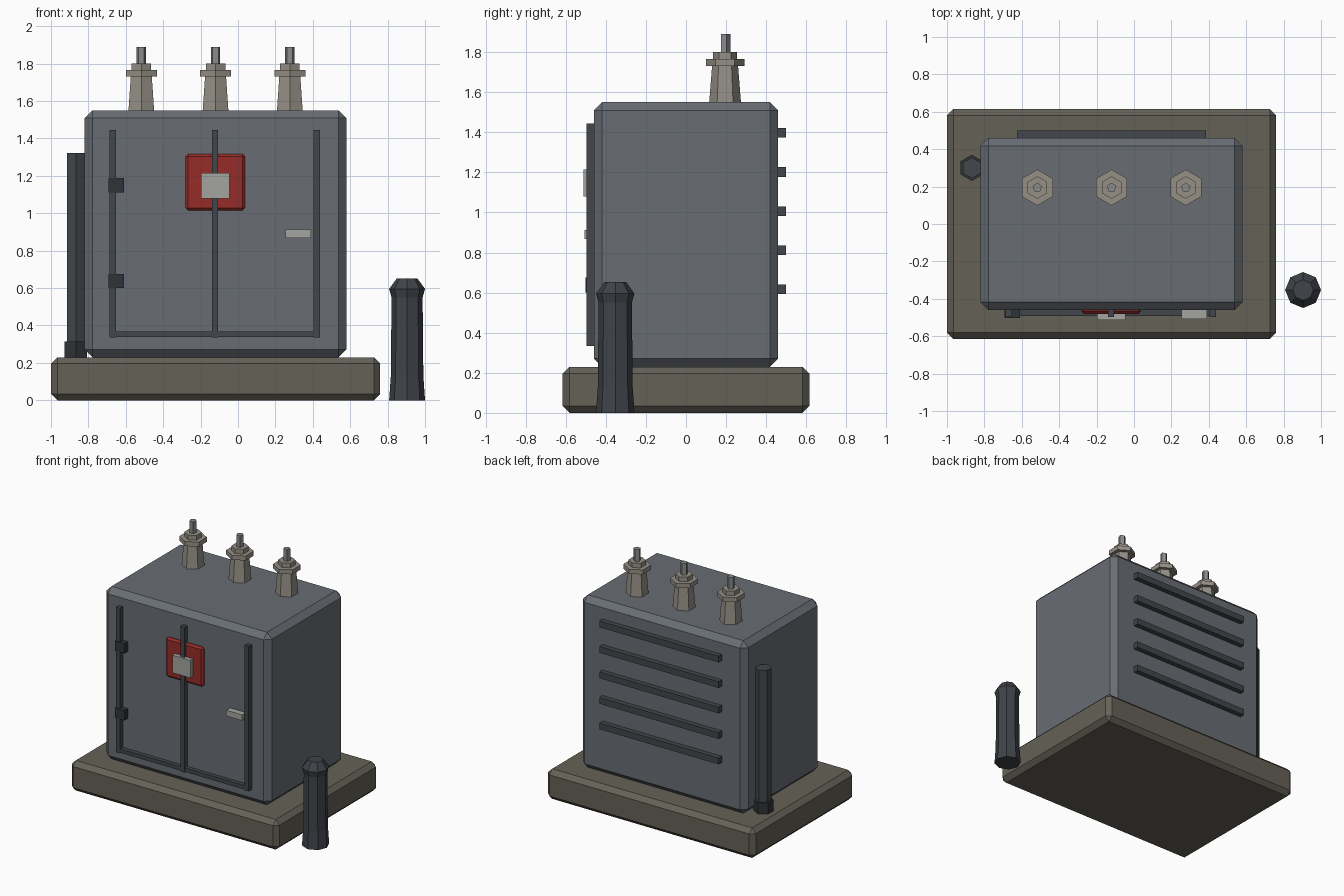
import bpy, bmesh, math

if "Cube" in bpy.data.objects:
    bpy.data.objects.remove(bpy.data.objects["Cube"])


def material(name, rgb):
    m = bpy.data.materials.new(name)
    m.diffuse_color = (*rgb, 1)
    m.use_nodes = True
    m.node_tree.nodes["Principled BSDF"].inputs["Base Color"].default_value = m.diffuse_color
    return m


CONCRETE = material("concrete", (0.13, 0.12, 0.095))
STEEL = material("painted_steel", (0.14, 0.155, 0.175))
TRIM = material("dark_trim", (0.055, 0.062, 0.07))
BLACK = material("black_iron", (0.03, 0.033, 0.038))
RED = material("warning_red", (0.3, 0.025, 0.02))
METAL = material("bare_metal", (0.37, 0.37, 0.35))
CERAMIC = material("ceramic", (0.3, 0.28, 0.24))
PIN = material("terminal_metal", (0.25, 0.26, 0.27))
BOLLARD = material("bollard_paint", (0.05, 0.056, 0.066))


def finish(name, bm, mat):
    bmesh.ops.recalc_face_normals(bm, faces=bm.faces)
    me = bpy.data.meshes.new(name)
    bm.to_mesh(me)
    bm.free()
    me.materials.append(mat)
    ob = bpy.data.objects.new(name, me)
    bpy.context.collection.objects.link(ob)
    return ob


def box(name, x, y, z, mat, chamfer=0):
    """Box from (min, max) ranges, optionally chamfered."""
    bm = bmesh.new()
    bmesh.ops.create_cube(bm, size=1)
    for v in bm.verts:
        v.co = [(r[0] + r[1]) / 2 + c * (r[1] - r[0]) for c, r in zip(v.co, (x, y, z))]
    ob = finish(name, bm, mat)
    if chamfer:
        b = ob.modifiers.new("chamfer", 'BEVEL')
        b.width, b.segments = chamfer, 1
    return ob


def lathe(name, x, y, profile, sides, mat, start=math.pi / 2):
    """Stack of regular polygons through (radius, z) points, capped at both ends."""
    bm = bmesh.new()
    rings = []
    for r, z in profile:
        angles = [start + math.tau * i / sides for i in range(sides)]
        rings.append([bm.verts.new((r * math.cos(a), r * math.sin(a), z)) for a in angles])
    for lo, hi in zip(rings, rings[1:]):
        for i in range(sides):
            j = (i + 1) % sides
            bm.faces.new((lo[i], lo[j], hi[j], hi[i]))
    bm.faces.new(rings[0])
    bm.faces.new(rings[-1])
    ob = finish(name, bm, mat)
    ob.location = (x, y, 0)
    return ob


# Plinth and cabinet
box("plinth", (-1, 0.76), (-0.615, 0.615), (0, 0.23), CONCRETE, 0.034)
box("cabinet", (-0.82, 0.58), (-0.46, 0.46), (0.23, 1.55), STEEL, 0.042)

# Door seams
for side, x in (("left", -0.67), ("middle", -0.123), ("right", 0.422)):
    box(f"door_seam_{side}", (x - 0.017, x + 0.017), (-0.497, -0.45), (0.335, 1.445), TRIM)
box("door_seam_bottom", (-0.67, 0.422), (-0.492, -0.45), (0.338, 0.368), TRIM)

# Hinges and handle
for i, z in enumerate((0.638, 1.15)):
    box(f"hinge_{i + 1}", (-0.692, -0.61), (-0.502, -0.45), (z - 0.038, z + 0.038), BLACK)
box("door_handle", (0.255, 0.39), (-0.507, -0.45), (0.868, 0.912), METAL)

# Warning plate with blank label
box("warning_plate", (-0.28, 0.037), (-0.48, -0.44), (1.015, 1.318), RED, 0.014)
box("blank_label", (-0.197, -0.045), (-0.512, -0.46), (1.08, 1.215), METAL)

# Back louvres
for i in range(5):
    z = 0.617 + 0.195 * i
    box(f"louvre_{i + 1}", (-0.625, 0.385), (0.45, 0.499), (z - 0.024, z + 0.024), TRIM)

# Roof bushings: tapered body, flange, cap and terminal pin
for i in range(3):
    x, y = -0.517 + 0.397 * i, 0.195
    lathe(f"bushing_{i + 1}", x, y,
          [(0.08, 1.54), (0.065, 1.73), (0.096, 1.73), (0.096, 1.765),
           (0.06, 1.765), (0.06, 1.8)], 6, CERAMIC)
    lathe(f"terminal_pin_{i + 1}", x, y, [(0.026, 1.79), (0.026, 1.89)], 5, PIN)

# Side conduit with collar
lathe("conduit", -0.867, 0.3, [(0.056, 0.23), (0.056, 1.323)], 6, TRIM)
lathe("conduit_collar", -0.867, 0.3, [(0.07, 0.22), (0.07, 0.315)], 6, BLACK)

# Bollard
lathe("bollard", 0.904, -0.353,
      [(0.096, 0), (0.087, 0.13), (0.083, 0.55), (0.096, 0.595), (0.055, 0.652)], 8, BOLLARD)
